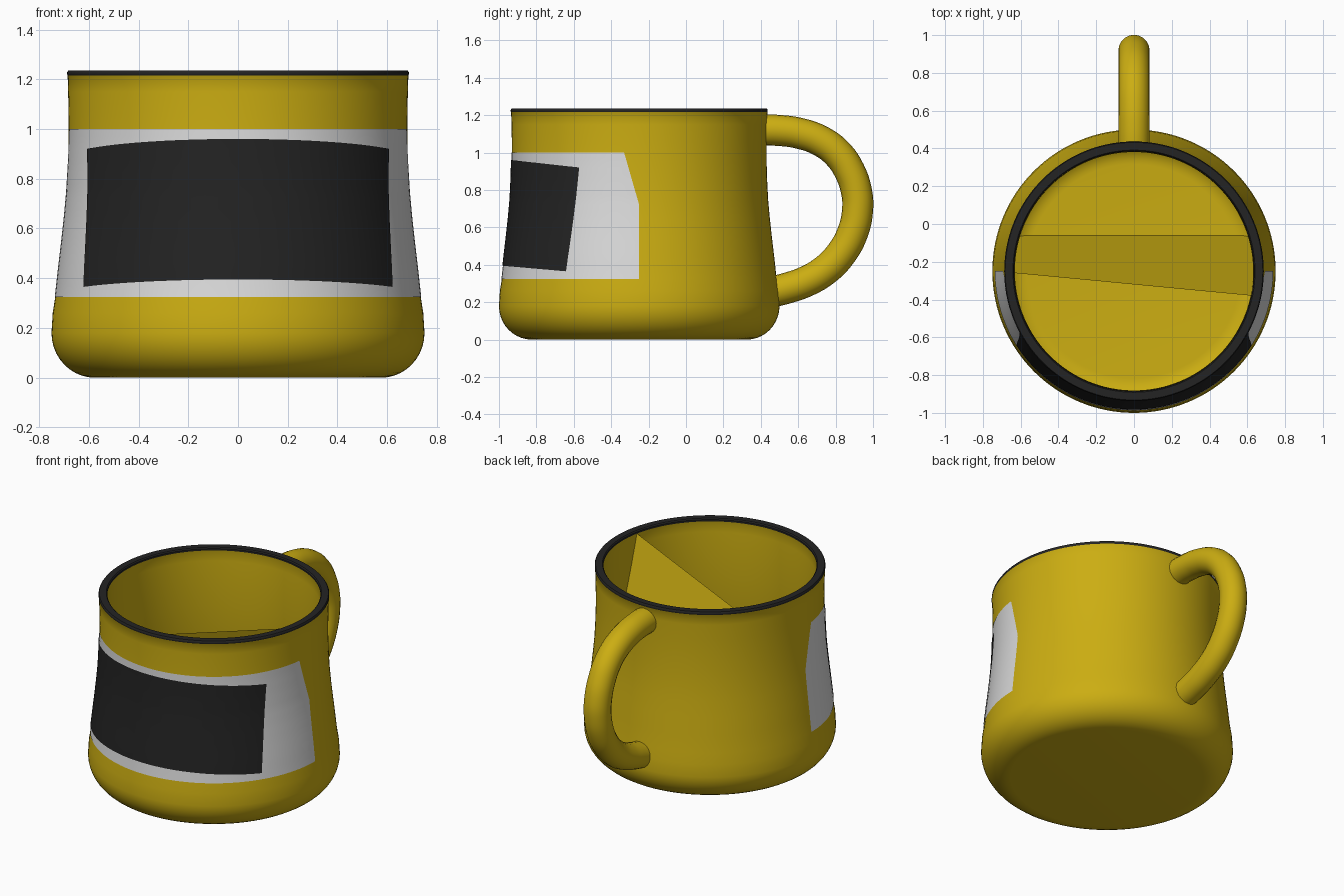
import bpy, bmesh, math

if "Cube" in bpy.data.objects:
    bpy.data.objects.remove(bpy.data.objects["Cube"])

CY = -0.25      # y of the mug's axis
SIDES = 128


def material(name, rgb):
    m = bpy.data.materials.new(name)
    m.diffuse_color = (*rgb, 1)
    m.use_nodes = True
    m.node_tree.nodes["Principled BSDF"].inputs["Base Color"].default_value = m.diffuse_color
    return m


yellow = material("mustard yellow", (0.60, 0.42, 0.006))
white = material("label white", (0.72, 0.72, 0.72))
black = material("charcoal", (0.017, 0.017, 0.017))


def make(name, bm, mats, angle=40):
    me = bpy.data.meshes.new(name)
    bm.to_mesh(me)
    bm.free()
    ob = bpy.data.objects.new(name, me)
    bpy.context.collection.objects.link(ob)
    for m in mats:
        me.materials.append(m)
    smooth(ob, angle)
    return ob


def smooth(ob, angle=40):
    bpy.ops.object.select_all(action='DESELECT')
    ob.select_set(True)
    bpy.context.view_layer.objects.active = ob
    bpy.ops.object.shade_smooth_by_angle(angle=math.radians(angle))


def lerp(a, b, t):
    return a + (b - a) * t


def radius_at(profile, z):
    for (r0, z0), (r1, z1) in zip(profile, profile[1:]):
        if z <= z1:
            return lerp(r0, r1, max(0, (z - z0) / (z1 - z0)))
    return profile[-1][0]


# Side profile, bottom to top (radius, height)
def fillet(r, z, w, h, n=10):
    return [(r - w + w * math.sin(a), z + h - h * math.cos(a))
            for a in (i * math.pi / 2 / n for i in range(n + 1))]


wall = [(0.745, 0.26), (0.734, 0.33), (0.722, 0.44), (0.709, 0.55), (0.698, 0.65),
        (0.689, 0.75), (0.684, 0.85), (0.681, 0.95), (0.681, 1.05), (0.683, 1.15)]
outer = fillet(0.75, 0, 0.175, 0.18) + wall + [(0.685, 1.216)]
inner = fillet(0.697, 0.055, 0.13, 0.14) + [(r - 0.05, z) for r, z in wall] + [(0.636, 1.216)]
rim = [(0.687, 1.219), (0.687, 1.228), (0.682, 1.235), (0.641, 1.235), (0.635, 1.228), (0.635, 1.219)]

# Mug body: outside, dark rim, inside and floor as one turned shell
bm = bmesh.new()
rings = []
for r, z in outer + rim + inner[::-1]:
    rings.append([bm.verts.new((r * math.cos(t), CY + r * math.sin(t), z))
                  for t in (2 * math.pi * i / SIDES for i in range(SIDES))])
for a, b in zip(rings, rings[1:]):
    for i in range(SIDES):
        j = (i + 1) % SIDES
        f = bm.faces.new((a[i], a[j], b[j], b[i]))
        f.material_index = int(f.calc_center_median().z > 1.217)
bm.faces.new(rings[0][::-1])
bm.faces.new(rings[-1])
make("mug_body", bm, [yellow, black])


# Labels wrapped around the front as thin plates
def wrap(name, mat, offset, half_angle, height, cols=64, rows=24):
    bm = bmesh.new()
    grid = []
    for k in range(rows + 1):
        v, row = k / rows, []
        for i in range(cols + 1):
            t = half_angle(v) * (2 * i / cols - 1)
            z = height(v, t)
            r = radius_at(outer, z) + offset
            row.append(bm.verts.new((r * math.sin(t), CY - r * math.cos(t), z)))
        grid.append(row)
    for a, b in zip(grid, grid[1:]):
        for i in range(cols):
            bm.faces.new((a[i], a[i + 1], b[i + 1], b[i]))
    make(name, bm, [mat])


wrap("white_band", white, 0.002,
     lambda v: math.radians(90 - 6.8 * max(0, (v - 0.585) / 0.415)),
     lambda v, t: lerp(0.325, 1.0, v))
wrap("dark_panel", black, 0.005,
     lambda v: math.radians(lerp(57.8, 62.1, v)),
     lambda v, t: lerp(0.395 - 0.064 * (1 - math.cos(t)), 0.96 - 0.075 * (1 - math.cos(t)), v))

# Leaning flat sheet inside the mug, with a slanted top edge
bm = bmesh.new()


def sheet_edge(side, top, n=16):
    pts = []
    for i in range(n + 1):
        z = lerp(0.06, top, i / n)
        y = -0.06 - 0.276 * (z - 0.06)
        r = radius_at(inner, z) + 0.004
        pts.append(bm.verts.new((side * math.sqrt(r * r - (y - CY) ** 2), y, z)))
    return pts


left, right = sheet_edge(-1, 0.78), sheet_edge(1, 1.218)
for i in range(len(left) - 1):
    bm.faces.new((right[i], left[i], left[i + 1], right[i + 1]))
make("inner_sheet", bm, [yellow])

# Handle: round tube along a smooth path in the yz plane
path = [(0.40, 1.12), (0.50, 1.118), (0.61, 1.102), (0.72, 1.062), (0.81, 0.995), (0.875, 0.90),
        (0.912, 0.79), (0.917, 0.69), (0.892, 0.575), (0.83, 0.46), (0.745, 0.372),
        (0.64, 0.31), (0.54, 0.275), (0.46, 0.255)]
cu = bpy.data.curves.new("handle", 'CURVE')
cu.dimensions = '3D'
cu.bevel_depth = 0.083
cu.bevel_resolution = 8
cu.use_fill_caps = True
cu.resolution_u = 6
sp = cu.splines.new('BEZIER')
sp.bezier_points.add(len(path) - 1)
for p, (y, z) in zip(sp.bezier_points, path):
    p.co = (0, y, z)
    p.handle_left_type = p.handle_right_type = 'AUTO'
cu.materials.append(yellow)
handle = bpy.data.objects.new("handle", cu)
bpy.context.collection.objects.link(handle)
bpy.ops.object.select_all(action='DESELECT')
handle.select_set(True)
bpy.context.view_layer.objects.active = handle
bpy.ops.object.convert(target='MESH')
smooth(bpy.context.view_layer.objects.active)
